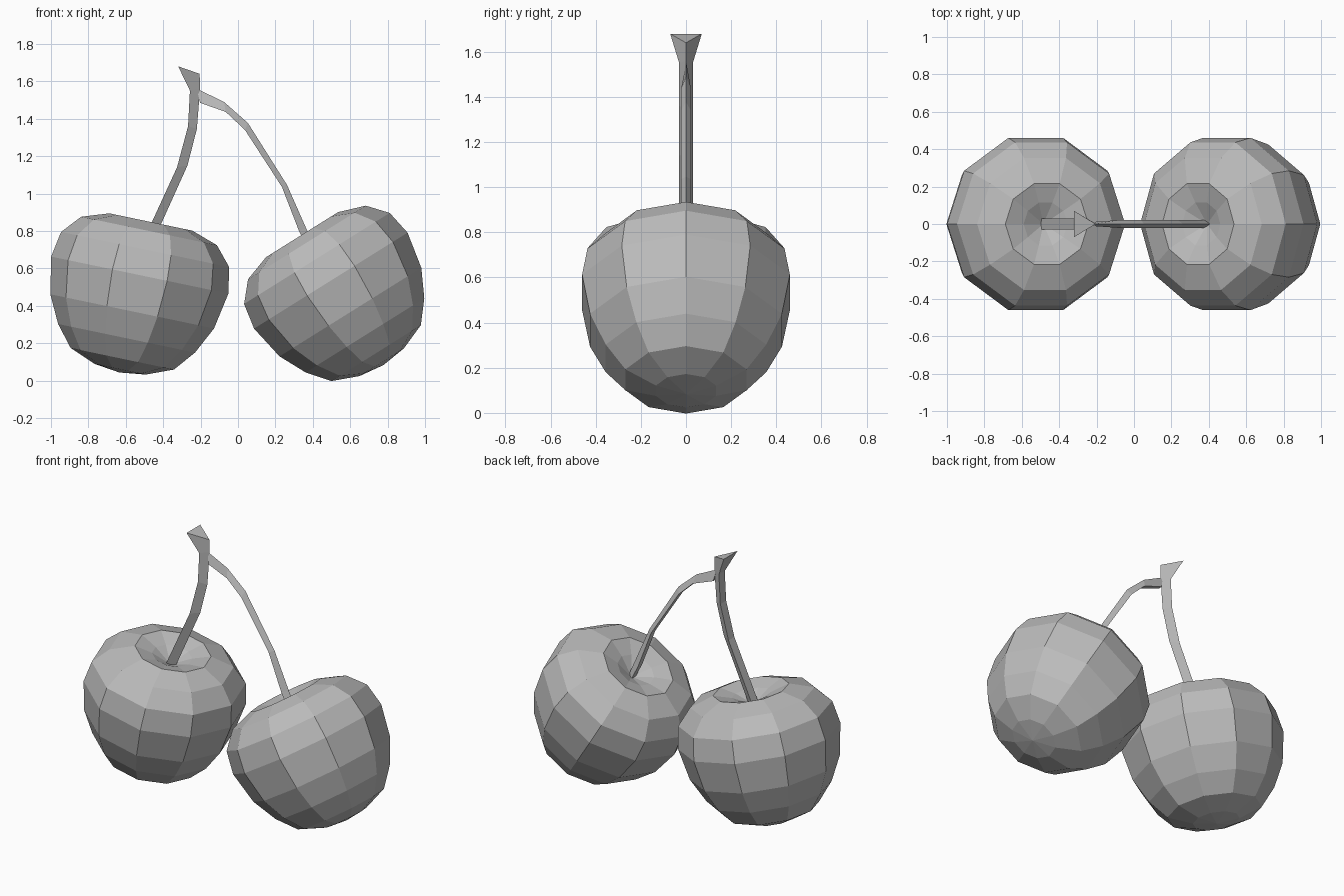
import bpy, bmesh, math
from mathutils import Matrix, Vector

cube = bpy.data.objects.get("Cube")
if cube:
    bpy.data.objects.remove(cube, do_unlink=True)

grey = bpy.data.materials.new("plain grey")
grey.use_nodes = True
colour = (0.5, 0.5, 0.5, 1)
grey.diffuse_color = colour
grey.node_tree.nodes["Principled BSDF"].inputs["Base Color"].default_value = colour


def finish(name, bm):
    bmesh.ops.recalc_face_normals(bm, faces=bm.faces)
    mesh = bpy.data.meshes.new(name)
    bm.to_mesh(mesh)
    bm.free()
    mesh.materials.append(grey)
    obj = bpy.data.objects.new(name, mesh)
    bpy.context.collection.objects.link(obj)
    return obj


def bridge(bm, rings):
    """Join successive rings of vertices with quads."""
    for low, high in zip(rings, rings[1:]):
        n = len(low)
        for i in range(n):
            j = (i + 1) % n
            bm.faces.new((low[i], low[j], high[j], high[i]))


# Fruit profile: radius and height from the lower pole to the dent rim
PROFILE = [(0.14, 0.018), (0.282, 0.075), (0.374, 0.187), (0.447, 0.334),
           (0.484, 0.532), (0.459, 0.672), (0.371, 0.773), (0.227, 0.822),
           (0.12, 0.79)]
DENT = 0.73
SIDES = 10


def fruit(name, pole, lean):
    bm = bmesh.new()
    rings = []
    for r, h in PROFILE:
        angles = [math.tau * i / SIDES for i in range(SIDES)]
        rings.append([bm.verts.new((r * math.cos(a), r * math.sin(a), h)) for a in angles])
    bridge(bm, rings)
    for ring, height in ((rings[0], 0), (rings[-1], DENT)):
        tip = bm.verts.new((0, 0, height))
        for i in range(SIDES):
            bm.faces.new((ring[i], ring[(i + 1) % SIDES], tip))
    place = Matrix.Translation(pole) @ Matrix.Rotation(math.radians(lean), 4, "Y")
    bm.transform(place)
    finish(name, bm)


def stem(name, sections):
    """Three-sided stem: single ridge point, flat-side point, half width."""
    bm = bmesh.new()
    rings = []
    for rx, rz, fx, fz, w in sections:
        rings.append([bm.verts.new(p) for p in ((rx, 0, rz), (fx, w, fz), (fx, -w, fz))])
    bridge(bm, rings)
    bm.faces.new(rings[0])
    bm.faces.new(rings[-1])
    finish(name, bm)


fruit("right_fruit", Vector((-0.634, 0, 0.043)), 11.8)
fruit("left_fruit", Vector((0.778, 0, 0.083)), -32)

# Main stem with a flared top
stem("main_stem", [(-0.455, 0.74, -0.505, 0.75, 0.03),
                   (-0.27, 1.15, -0.326, 1.14, 0.03),
                   (-0.22, 1.345, -0.267, 1.36, 0.03),
                   (-0.203, 1.56, -0.257, 1.55, 0.03),
                   (-0.205, 1.64, -0.32, 1.68, 0.07)])

# Side stem arching over to the other fruit
stem("side_stem", [(-0.22, 1.56, -0.203, 1.485, 0.012),
                   (-0.075, 1.49, -0.065, 1.436, 0.022),
                   (0.053, 1.377, 0.037, 1.34, 0.022),
                   (0.262, 1.046, 0.235, 1.035, 0.022),
                   (0.364, 0.815, 0.326, 0.80, 0.022),
                   (0.42, 0.69, 0.385, 0.68, 0.022)])
